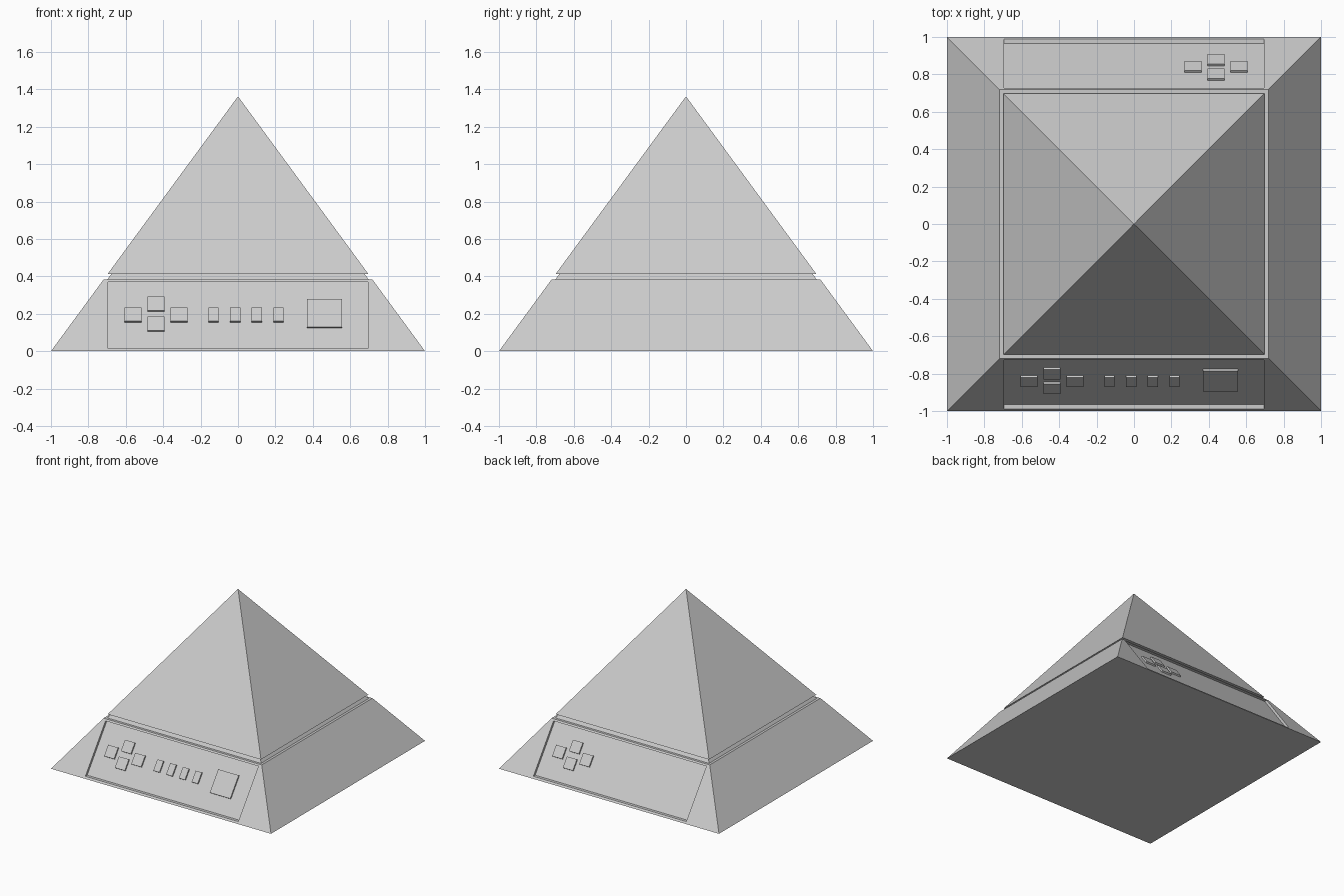
import bpy, bmesh, math
from mathutils import Matrix, Vector

if "Cube" in bpy.data.objects:
    bpy.data.objects.remove(bpy.data.objects["Cube"])

APEX = 1.362
SLOPE = 1 / APEX                    # horizontal run per unit height
TILT = math.atan(SLOPE)             # lean of the sides from vertical
RECESS = 0.024


def half(z):
    return 1 - SLOPE * z


def mesh_object(name, bm):
    bmesh.ops.recalc_face_normals(bm, faces=bm.faces)
    me = bpy.data.meshes.new(name)
    bm.to_mesh(me)
    bm.free()
    ob = bpy.data.objects.new(name, me)
    bpy.context.collection.objects.link(ob)
    return ob


def square_cone(name, z0, z1, h0, h1):
    bm = bmesh.new()
    m = Matrix.Translation((0, 0, (z0 + z1) / 2)) @ Matrix.Rotation(math.pi / 4, 4, 'Z')
    bmesh.ops.create_cone(bm, cap_ends=True, segments=4, radius1=h0 * math.sqrt(2),
                          radius2=h1 * math.sqrt(2), depth=z1 - z0, matrix=m)
    bmesh.ops.remove_doubles(bm, verts=bm.verts, dist=1e-5)
    return mesh_object(name, bm)


def panel_cutter(turn):
    # slanted prism whose inner face is the panel floor
    z0, z1, w = 0.015, 0.37, 0.695
    profile = [(-half(z0) + RECESS, z0), (-half(z1) + RECESS, z1),
               (-half(z1) - 0.1, z1), (-half(z0) - 0.1, z0)]
    bm = bmesh.new()
    face = bm.faces.new([bm.verts.new((-w, y, z)) for y, z in profile])
    ext = bmesh.ops.extrude_face_region(bm, geom=[face])['geom']
    bmesh.ops.translate(bm, vec=(2 * w, 0, 0),
                        verts=[v for v in ext if isinstance(v, bmesh.types.BMVert)])
    bmesh.ops.rotate(bm, verts=bm.verts, cent=(0, 0, 0), matrix=Matrix.Rotation(turn, 3, 'Z'))
    return mesh_object("panel_cutter", bm)


def button(name, x, z, width, length, turn=0.0, raise_by=0.012, sink=0.008):
    # block standing square to the sloping panel floor
    m = (Matrix.Rotation(turn, 4, 'Z')
         @ Matrix.Translation((x, -half(z) + RECESS, z))
         @ Matrix.Rotation(-TILT, 4, 'X')
         @ Matrix.Translation((0, (sink - raise_by) / 2, 0))
         @ Matrix.Diagonal((width, raise_by + sink, length, 1)))
    bm = bmesh.new()
    bmesh.ops.create_cube(bm, size=1, matrix=m)
    return mesh_object(name, bm)


# Body: lower frustum, narrow neck, upper pyramid
base = square_cone("base", 0, 0.383, 1, half(0.383))
square_cone("neck", 0.383, 0.413, half(0.383) - 0.02, half(0.413) - 0.02)
square_cone("upper_pyramid", 0.413, APEX, half(0.413), 0)

# Recessed panels in front and back
for turn in (0, math.pi):
    cutter = panel_cutter(turn)
    mod = base.modifiers.new("panel", 'BOOLEAN')
    mod.operation = 'DIFFERENCE'
    mod.solver = 'EXACT'
    mod.object = cutter
    bpy.context.view_layer.objects.active = base
    bpy.ops.object.modifier_apply(modifier=mod.name)
    bpy.data.objects.remove(cutter)

# Direction buttons on both panels
for side, turn in (("front", 0), ("back", math.pi)):
    for name, x, z in (("left", -0.561, 0.19), ("right", -0.315, 0.19),
                       ("up", -0.438, 0.248), ("down", -0.438, 0.141)):
        button(f"{side}_{name}_button", x, z, 0.09, 0.09, turn)

# Row of small buttons and the large square button, front only
for i in range(4):
    button(f"small_button_{i + 1}", -0.131 + i * 0.116, 0.19, 0.055, 0.09)
button("large_button", 0.463, 0.198, 0.186, 0.186)
